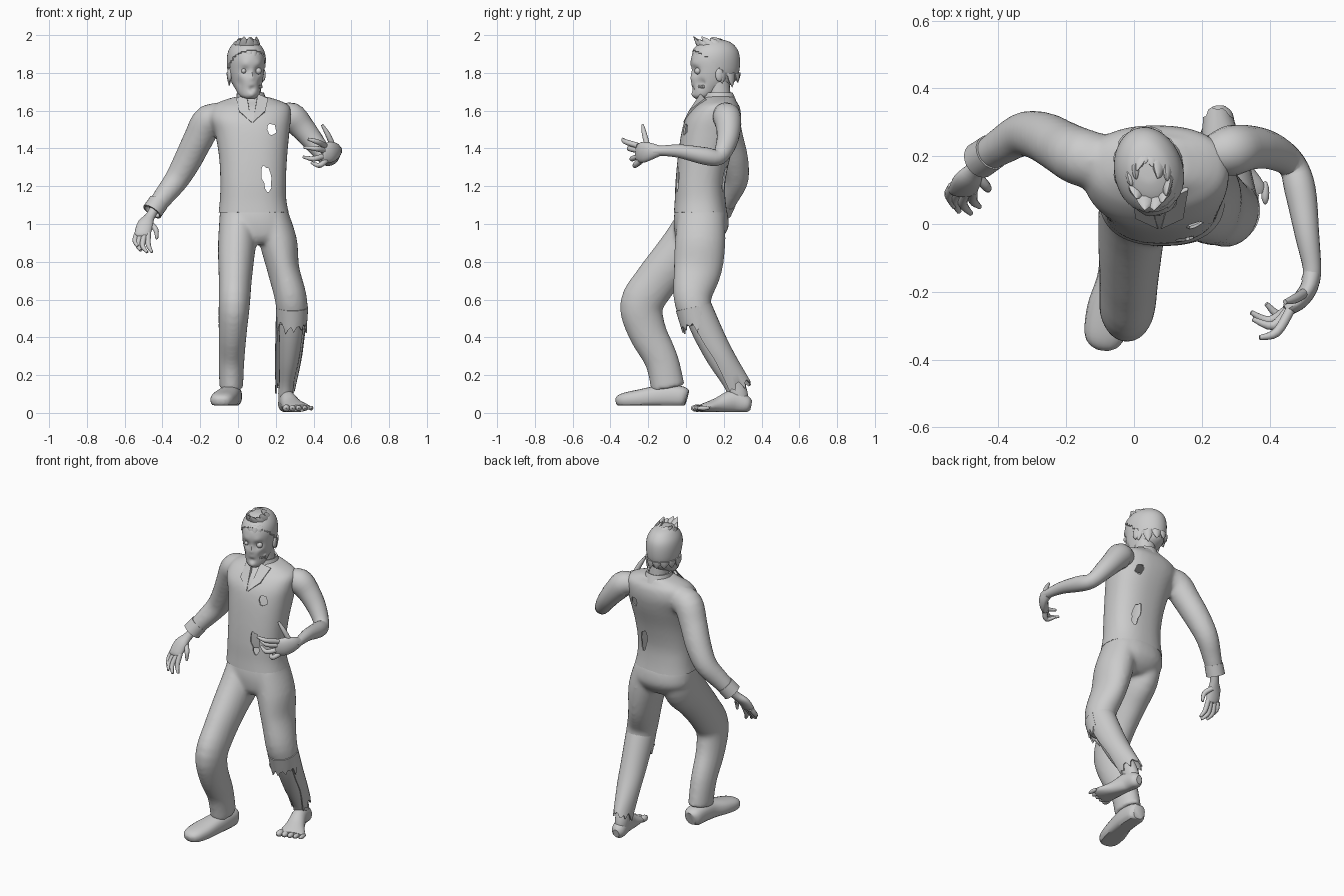
import bpy, bmesh, math, random
from mathutils import Vector as V, Matrix

random.seed(4)
X, Y, Z = V((1, 0, 0)), V((0, 1, 0)), V((0, 0, 1))


def spline(pts, steps):
    """Catmull-Rom resampling of tuples (x, y, z, ra, rb)."""
    out, n = [], len(pts)
    for i in range(n - 1):
        p = [pts[max(i - 1, 0)], pts[i], pts[i + 1], pts[min(i + 2, n - 1)]]
        for s in range(steps):
            t = s / steps
            out.append([0.5 * (2 * b + (c - a) * t + (2 * a - 5 * b + 4 * c - d) * t * t
                        + (3 * b - a - 3 * c + d) * t ** 3) for a, b, c, d in zip(*p)])
    return out + [list(pts[-1])]


def finish(name, bm):
    bmesh.ops.recalc_face_normals(bm, faces=bm.faces[:])
    me = bpy.data.meshes.new(name)
    bm.to_mesh(me)
    bm.free()
    ob = bpy.data.objects.new(name, me)
    bpy.context.collection.objects.link(ob)
    return ob


def apply(ob, kind, **settings):
    m = ob.modifiers.new(kind, kind)
    for k, v in settings.items():
        setattr(m, k, v)
    bpy.context.view_layer.objects.active = ob
    bpy.ops.object.modifier_apply(modifier=m.name)


def loft(name, pts, ref=X, sides=20, steps=4, power=2.0, flat=False, cap=True,
         arc=None, ragged=0.0, floor=None, edit=None, thick=0.0):
    """Skin elliptical sections along a path; ra lies along ref, rb across it."""
    bm, rings = bmesh.new(), []
    st = spline([p if len(p) == 5 else (*p, p[3]) for p in pts], steps)
    for i, (x, y, z, ra, rb) in enumerate(st):
        t = V(st[min(i + 1, len(st) - 1)][:3]) - V(st[max(i - 1, 0)][:3])
        t = Z if flat else t.normalized()
        a = (ref - ref.dot(t) * t).normalized()
        b = t.cross(a)
        ring = []
        for k in range(sides):
            w = 2 * math.pi * k / sides if not arc else arc[0] + (arc[1] - arc[0]) * k / (sides - 1)
            c, s = math.cos(w), math.sin(w)
            p = V((x, y, z)) + a * ra * math.copysign(abs(c) ** (2 / power), c) \
                + b * rb * math.copysign(abs(s) ** (2 / power), s)
            if ragged and i == len(st) - 1:
                p += t * ragged * random.uniform(-1, 1)
            if floor is not None:
                p.z = max(p.z, floor)
            ring.append(bm.verts.new(p))
        rings.append(ring)
    for r, q in zip(rings, rings[1:]):
        for k in range(sides - (1 if arc else 0)):
            j = (k + 1) % sides
            bm.faces.new((r[k], r[j], q[j], q[k]))
    if cap and not arc:
        bm.faces.new(rings[0])
        bm.faces.new(rings[-1])
    if edit:
        edit(bm)
    ob = finish(name, bm)
    if thick:
        apply(ob, 'SOLIDIFY', thickness=thick, offset=-1)
    return ob


def merge(name, obs):
    """Fuse overlapping solids into one smooth skin."""
    bpy.ops.object.select_all(action='DESELECT')
    for o in obs:
        o.select_set(True)
    bpy.context.view_layer.objects.active = obs[0]
    bpy.ops.object.join()
    apply(obs[0], 'REMESH', mode='VOXEL', voxel_size=.011)
    apply(obs[0], 'SMOOTH', factor=.5, iterations=9)
    obs[0].name = name
    return obs[0]


def ball(name, loc, size, seg=16):
    bm = bmesh.new()
    bmesh.ops.create_uvsphere(bm, u_segments=seg, v_segments=seg // 2, radius=1,
                              matrix=Matrix.Translation(loc) @ Matrix.Diagonal((*size, 1)))
    return finish(name, bm)


def tear(ob, x, z, rx, rz, lean=0.0):
    """Cut a jagged hole through ob along y."""
    bm = bmesh.new()
    vs = []
    for k in range(16):
        w, r = k * math.tau / 16, random.uniform(0.75, 1.15)
        vs.append(bm.verts.new((x + rx * r * math.cos(w) + lean * math.sin(w), -.3, z + rz * r * math.sin(w))))
    ext = bmesh.ops.extrude_face_region(bm, geom=[bm.faces.new(vs)])['geom']
    bmesh.ops.translate(bm, vec=(0, .8, 0), verts=[v for v in ext if isinstance(v, bmesh.types.BMVert)])
    cutter = finish("cutter", bm)
    cutter.hide_render = True
    apply(ob, 'BOOLEAN', object=cutter, operation='DIFFERENCE', solver='EXACT')
    bpy.data.objects.remove(cutter)


# Torn shirt with its right sleeve: fused, opened at the hem, hollowed and torn
body = loft("shirt", [(.085, .078, 1.03, .192, .145), (.08, .075, 1.12, .177, .135), (.08, .076, 1.22, .174, .132),
            (.08, .095, 1.35, .18, .139), (.075, .125, 1.48, .197, .15), (.065, .145, 1.56, .215, .146),
            (.07, .165, 1.62, .205, .12), (.07, .175, 1.65, .16, .09), (.07, .18, 1.675, .08, .076)],
            sides=40, power=2.35, flat=True)
sleeve = loft("sleeve", [(-.05, .17, 1.545, .08), (-.15, .195, 1.55, .086), (-.21, .225, 1.45, .08),
              (-.265, .255, 1.34, .075), (-.325, .265, 1.235, .066), (-.39, .23, 1.15, .056),
              (-.445, .195, 1.08, .048)], ref=Y)
shirt = merge("shirt", [body, sleeve])
bm = bmesh.new()
bm.from_mesh(shirt.data)
bmesh.ops.delete(bm, context='VERTS', geom=[v for v in bm.verts if v.co.z < 1.06 and v.co.x > -.2])
bm.to_mesh(shirt.data)
bm.free()
apply(shirt, 'SOLIDIFY', thickness=.008, offset=-1)
tear(shirt, .18, 1.5, .024, .035)
tear(shirt, .152, 1.24, .024, .075, -.012)
loft("right_cuff", [(-.42, .212, 1.115, .054), (-.455, .188, 1.065, .055)], ref=Y, cap=False, thick=.01)

# Collar: standing band open at the front, and two lapels
loft("collar", [(.068, .175, 1.645, .09, .095), (.068, .175, 1.67, .078, .084), (.066, .172, 1.695, .072, .076)],
     flat=True, arc=(-1.1, 4.25), thick=.01)
for side, s in (("right", -1), ("left", 1)):
    bm = bmesh.new()
    bm.faces.new([bm.verts.new((.075 + s * u, y, z)) for u, y, z in
                  ((.03, .075, 1.69), (.085, .1, 1.665), (.07, .015, 1.6), (.005, -.015, 1.54))])
    apply(finish(side + "_lapel", bm), 'SOLIDIFY', thickness=.014)

# Trousers: seat and legs fused
seat = loft("seat", [(.085, .078, 1.085, .178, .135), (.087, .08, 1.03, .186, .145), (.093, .08, .98, .19, .144),
            (.1, .07, .93, .16, .125), (.1, .06, .895, .09, .09)], sides=32, power=2.3, flat=True)
leg_r = loft("leg", [(.0, .08, 1.04, .096, .12), (-.003, .035, .93, .102, .135), (-.01, -.06, .82, .096, .12),
             (-.015, -.165, .69, .087, .114), (-.02, -.235, .57, .083, .115), (-.028, -.205, .43, .075, .102),
             (-.034, -.13, .28, .068, .09), (-.036, -.095, .13, .063, .09)], sides=24)
leg_l = loft("leg", [(.18, .08, 1.04, .09, .125), (.215, .075, .9, .099, .134), (.24, .062, .76, .085, .128),
             (.277, .035, .62, .085, .103), (.287, .05, .53, .083, .09), (.287, .062, .47, .075, .08)], sides=24)
merge("trousers", [seat, leg_r, leg_l])
loft("left_torn_trouser_back", [(.285, .045, .55, .084, .094), (.275, .12, .4, .077, .085), (.265, .19, .28, .07, .075),
     (.25, .265, .13, .052, .085)], arc=(2.9, 6.75), ragged=.03, thick=.008)
loft("left_knee_rag", [(.287, .04, .56, .085, .096), (.286, .062, .46, .079, .088)], arc=(-.3, 3.4), ragged=.035, thick=.008)

# Left bare shin and foot
loft("left_shin", [(.285, .05, .53, .06, .06), (.28, .1, .42, .062, .062), (.27, .175, .29, .054, .064),
     (.258, .245, .17, .04, .054), (.253, .275, .1, .04, .052), (.252, .285, .05, .035, .045)], sides=20)
loft("left_foot", [(.25, .345, .04, .02, .025), (.252, .32, .045, .04, .045), (.262, .25, .06, .043, .06),
     (.285, .17, .04, .055, .042), (.31, .1, .028, .075, .025), (.318, .075, .024, .07, .018)], floor=.005)
for i in range(5):
    ball(f"left_toe_{i + 1}", (.255 + .033 * i, .06 + .008 * i, .025), (.02 - .002 * i, .035, .02 - .002 * i), 12)

# Right shoe
loft("right_shoe", [(-.033, .005, .08, .035, .04), (-.035, -.02, .085, .055, .055), (-.04, -.1, .09, .06, .06),
     (-.05, -.17, .085, .061, .055), (-.07, -.25, .075, .068, .048), (-.085, -.32, .068, .062, .04),
     (-.09, -.355, .063, .046, .03), (-.092, -.37, .06, .02, .015)], floor=.04, power=2.5)

# Left arm: bare
loft("left_arm", [(.21, .2, 1.57, .05), (.28, .215, 1.57, .074), (.34, .225, 1.51, .066), (.405, .215, 1.43, .055),
     (.465, .175, 1.355, .043), (.49, .1, 1.36, .046), (.51, -.03, 1.385, .036), (.525, -.13, 1.388, .027),
     (.52, -.17, 1.385, .028)], ref=Z)

# Hands: a palm, then fingers as knuckle, bend, tip
loft("right_palm", [(-.43, .207, 1.1, .026, .028), (-.465, .165, 1.04, .026, .024), (-.49, .13, 1.0, .042, .024),
     (-.505, .1, .95, .042, .02), (-.507, .095, .935, .035, .014)], ref=X)
loft("left_palm", [(.525, -.14, 1.387, .028, .026), (.517, -.185, 1.385, .045, .026), (.49, -.225, 1.38, .055, .025),
     (.455, -.25, 1.375, .05, .02), (.445, -.255, 1.375, .04, .014)], ref=Z)
fingers = {
    "right": [((-.535, .11, .95), (-.545, .085, .91), (-.53, .05, .88)),
              ((-.517, .1, .94), (-.53, .07, .89), (-.515, .035, .86)),
              ((-.495, .095, .94), (-.505, .06, .885), (-.48, .03, .85)),
              ((-.475, .1, .95), (-.475, .07, .89), (-.455, .05, .85)),
              ((-.465, .145, 1.0), (-.435, .11, .97), (-.43, .1, .92))],
    "left": [((.465, -.245, 1.335), (.43, -.27, 1.31), (.39, -.235, 1.325)),
             ((.455, -.25, 1.36), (.4, -.285, 1.345), (.345, -.26, 1.355)),
             ((.455, -.255, 1.39), (.41, -.3, 1.4), (.35, -.28, 1.405)),
             ((.46, -.255, 1.415), (.42, -.32, 1.435), (.37, -.335, 1.45)),
             ((.5, -.205, 1.42), (.475, -.22, 1.475), (.445, -.23, 1.525))]}
for side, ref in (("right", Y), ("left", Z)):
    for i, (a, b, c) in enumerate(fingers[side]):
        loft(f"{side}_finger_{i + 1}", [(*a, .015), (*b, .014), (*c, .007)], ref=X if i == 4 else ref, sides=10)

# Head, sculpted in local space and then turned to one side
DENTS = [((-.04, -.12, 1.81), .022, .016), ((.04, -.12, 1.81), .024, .018), ((.06, -.095, 1.745), .022, .022),
         ((0, -.125, 1.715), .016, .01), ((-.065, -.085, 1.745), .025, .01), ((0, -.14, 1.775), .013, -.022),
         ((0, -.135, 1.8), .012, -.012), ((0, -.13, 1.73), .012, -.006), ((0, -.12, 1.685), .02, -.008),
         ((.04, -.12, 1.845), .022, -.007), ((-.04, -.12, 1.845), .022, -.007)]


def sculpt(bm):
    for v in bm.verts:
        for c, r, d in DENTS:
            v.co.y += d * math.exp(-(v.co - V(c)).length_squared / (r * r))


def hairline(bm):
    bmesh.ops.delete(bm, context='VERTS', geom=[v for v in bm.verts if v.co.y < .03 - (v.co.z - 1.78) * 1.1])


skull = [(0, -.07, 1.662, .025, .03), (0, -.06, 1.68, .05, .055), (0, -.03, 1.72, .068, .09),
         (0, -.005, 1.76, .082, .12), (0, .003, 1.81, .092, .126), (0, .003, 1.87, .095, .128),
         (0, .005, 1.915, .085, .115), (0, .008, 1.95, .06, .082), (0, .01, 1.967, .03, .04), (0, .01, 1.97, .005, .006)]
head = [loft("head", skull, sides=56, steps=6, flat=True, edit=sculpt),
        loft("hair", [(x, y, z + .006, a + .006, b + .006) for x, y, z, a, b in skull[3:]],
             sides=40, steps=5, flat=True, edit=hairline, thick=.008)]
for s, r in ((-1, .013), (1, .018)):
    head.append(ball("eye", (s * .04, -.1, 1.81), (r, r, r)))
    head.append(ball("ear", (s * .092, .005, 1.79), (.012, .022, .036)))
for i in range(6):
    head.append(ball("tooth", (.035 + .006 * i, -.1 + .005 * i, 1.727), (.0035, .006, .009), 8))

# Ragged hair locks lying on the scalp: fringe, crown and nape (count, height, radii, angles, direction, flare)
for n, z, rx, ry, w0, w1, d, flare in ((8, 1.925, .07, .1, 3.6, 5.8, (0, -.016, -.04), .008),
                                       (7, 1.94, .055, .08, 3.2, 6.2, (-.01, -.03, .042), 0),
                                       (5, 1.955, .035, .05, .2, 2.9, (-.012, -.03, .03), 0),
                                       (7, 1.8, .088, .122, .1, 3.04, (0, .004, -.06), .002)):
    for i in range(n):
        w = w0 + (w1 - w0) * i / (n - 1)
        p = V((rx * math.cos(w), .005 + ry * math.sin(w), z))
        tip = p + V(d) * random.uniform(.7, 1.3) + V((math.cos(w), math.sin(w), 0)) * flare
        head.append(loft("hair_lock", [(*p, .03, .016), (*p.lerp(tip, .5), .022, .011), (*tip, .001)],
                         sides=8, steps=2, ref=V((-math.sin(w), math.cos(w), .1))))
turn = Matrix.Translation((.045, .15, 0)) @ Matrix.Rotation(math.radians(14), 4, 'Z')
for ob in head:
    ob.data.transform(turn)
loft("neck", [(.07, .185, 1.58, .07, .065), (.068, .178, 1.66, .058, .06), (.06, .165, 1.76, .06, .065)], flat=True)

# Smooth shading with sharp tears
bpy.ops.object.select_all(action='SELECT')
bpy.ops.object.shade_smooth_by_angle(angle=math.radians(40))
